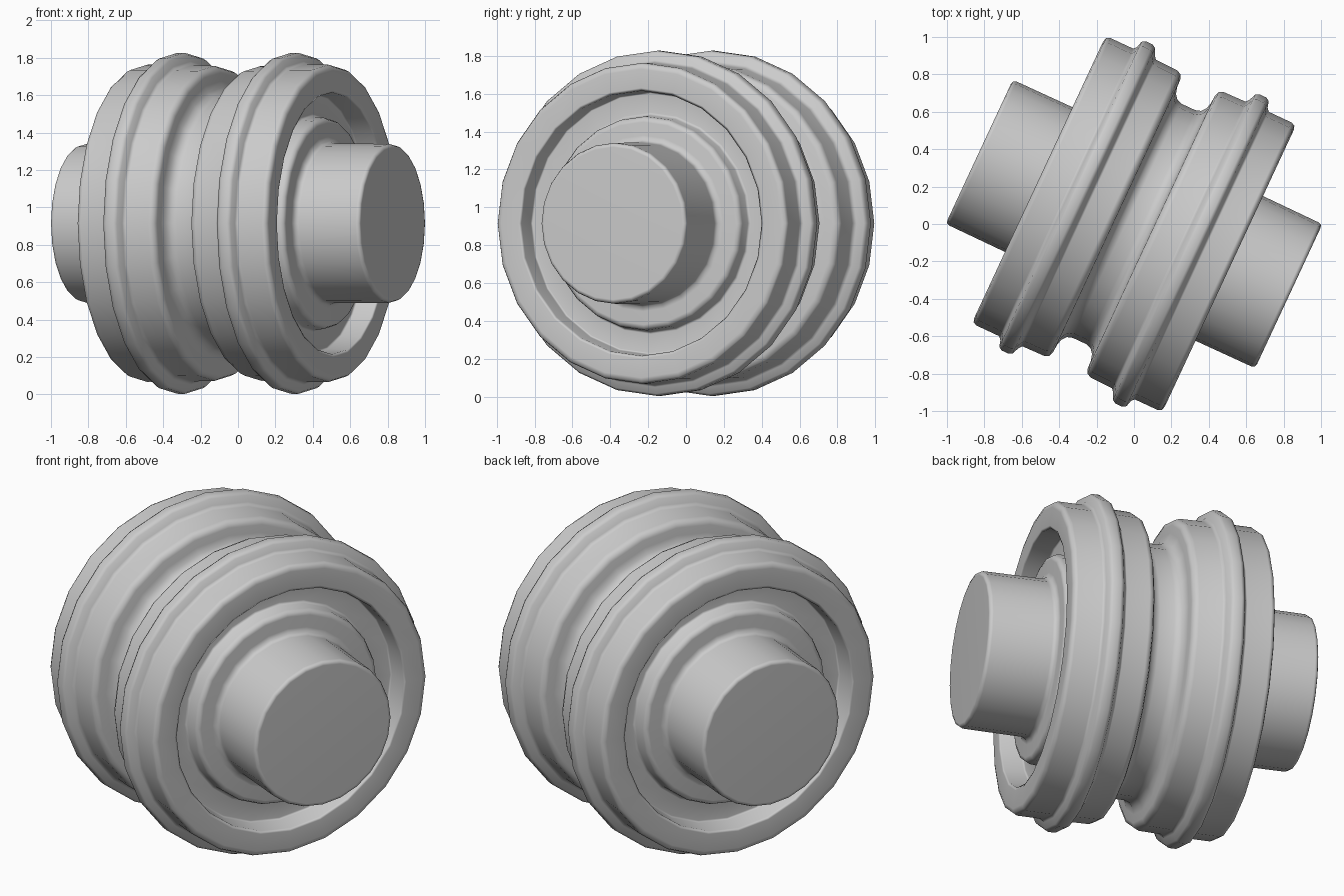
import bpy, bmesh
from math import pi, radians
from mathutils import Matrix, Vector

if "Cube" in bpy.data.objects:
    bpy.data.objects.remove(bpy.data.objects["Cube"])

SIDES = 24
CENTRE = Vector((0, 0, 0.915))

# Half profile (distance along axis, radius), from centre groove to end cap
half = [
    (0.04, 0.69), (0.07, 0.70), (0.09, 0.725), (0.10, 0.76), (0.102, 0.805),      # groove
    (0.112, 0.83), (0.138, 0.842),                                                # inner rim
    (0.265, 0.845), (0.28, 0.865), (0.295, 0.90), (0.315, 0.912),                 # raised band
    (0.355, 0.912), (0.375, 0.90), (0.385, 0.865), (0.40, 0.848),
    (0.535, 0.848), (0.555, 0.838), (0.562, 0.815),                               # outer rim
    (0.562, 0.715), (0.555, 0.70), (0.45, 0.695), (0.44, 0.685),                  # recess
    (0.44, 0.585), (0.45, 0.57), (0.505, 0.565), (0.525, 0.555), (0.532, 0.535),  # hub collar
    (0.532, 0.465), (0.54, 0.44), (0.562, 0.427),                                 # fillet
    (0.892, 0.425), (0.908, 0.418), (0.913, 0.403), (0.913, 0.0),                 # axle stub
]
profile = [(-s, r) for s, r in reversed(half)] + half


def lathe(name, pts):
    """Revolve a profile about z, then lay it along the slanted axis."""
    bm = bmesh.new()
    verts = [bm.verts.new((r, 0, s)) for s, r in pts]
    edges = [bm.edges.new(pair) for pair in zip(verts, verts[1:])]
    bmesh.ops.spin(bm, geom=verts + edges, cent=(0, 0, 0), axis=(0, 0, 1),
                   angle=2 * pi, steps=SIDES, use_duplicate=False)
    bmesh.ops.remove_doubles(bm, verts=bm.verts, dist=1e-4)
    bmesh.ops.recalc_face_normals(bm, faces=bm.faces)
    bm.transform(Matrix.Translation(CENTRE) @ Matrix.Rotation(radians(-25), 4, 'Z')
                 @ Matrix.Rotation(radians(90), 4, 'Y'))
    mesh = bpy.data.meshes.new(name)
    bm.to_mesh(mesh)
    bm.free()
    obj = bpy.data.objects.new(name, mesh)
    bpy.context.collection.objects.link(obj)
    return obj


# Grooved roller with recessed ends and axle stubs
roller = lathe("grooved_roller", profile)
bpy.context.view_layer.objects.active = roller
roller.select_set(True)
bpy.ops.object.shade_smooth_by_angle(angle=radians(65))

# Keep the large faces flat and shade only the rounded edges
normals = roller.modifiers.new("flat_faces", 'WEIGHTED_NORMAL')
normals.keep_sharp = True
